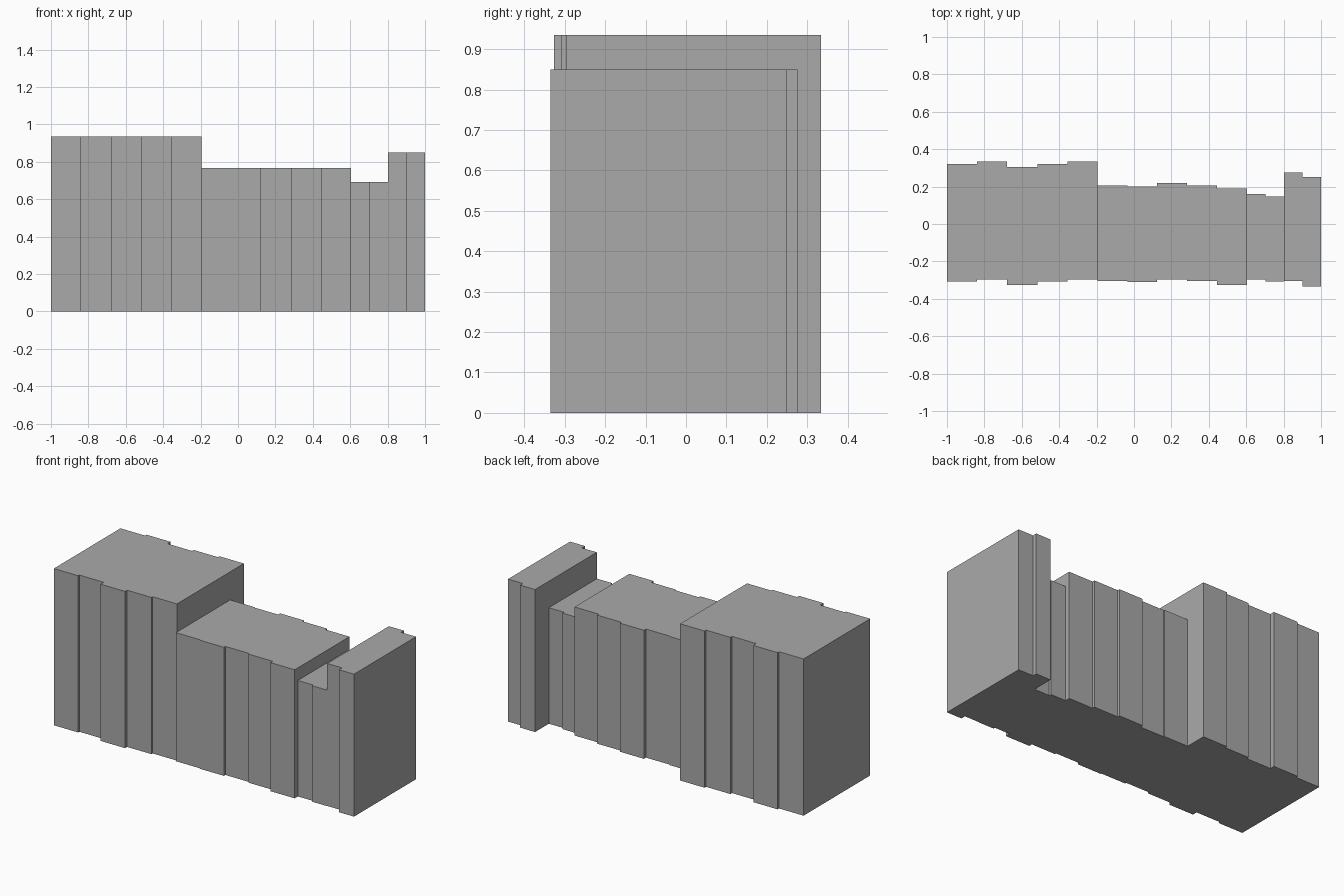
import bpy
import bmesh

cube = bpy.data.objects.get("Cube")
if cube:
    bpy.data.objects.remove(cube, do_unlink=True)

grey = bpy.data.materials.new("plain_grey")
grey.use_nodes = True
grey.diffuse_color = (0.4, 0.4, 0.4, 1)
grey.node_tree.nodes["Principled BSDF"].inputs["Base Color"].default_value = (0.4, 0.4, 0.4, 1)


def stepped_edge(x0, x1, depths):
    """Points of a stepped line made of equal-width bays."""
    width = (x1 - x0) / len(depths)
    points = []
    for i, y in enumerate(depths):
        points += [(x0 + i * width, y), (x0 + (i + 1) * width, y)]
    return points


def block(name, x0, x1, height, front, back):
    """Extrude a footprint with a stepped front and back."""
    outline = stepped_edge(x0, x1, front) + stepped_edge(x0, x1, back)[::-1]
    bm = bmesh.new()
    base = bm.faces.new([bm.verts.new((x, y, 0)) for x, y in outline])
    grown = bmesh.ops.extrude_face_region(bm, geom=[base], use_keep_orig=True)
    top = [v for v in grown["geom"] if isinstance(v, bmesh.types.BMVert)]
    bmesh.ops.translate(bm, verts=top, vec=(0, 0, height))
    bmesh.ops.recalc_face_normals(bm, faces=bm.faces)
    mesh = bpy.data.meshes.new(name)
    bm.to_mesh(mesh)
    bm.free()
    mesh.materials.append(grey)
    bpy.context.collection.objects.link(bpy.data.objects.new(name, mesh))


# Tall block of five bays
block("tall_block", -1, -0.195, 0.935,
      front=[-0.308, -0.297, -0.327, -0.308, -0.297],
      back=[0.32, 0.334, 0.305, 0.32, 0.334])

# Middle block of five bays
block("middle_block", -0.195, 0.603, 0.767,
      front=[-0.306, -0.311, -0.297, -0.306, -0.327],
      back=[0.205, 0.2, 0.219, 0.205, 0.19])

# Low link of two bays
block("low_link", 0.603, 0.803, 0.692,
      front=[-0.297, -0.308],
      back=[0.16, 0.146])

# Narrow end block of two bays
block("end_block", 0.803, 1, 0.85,
      front=[-0.306, -0.335],
      back=[0.276, 0.25])
